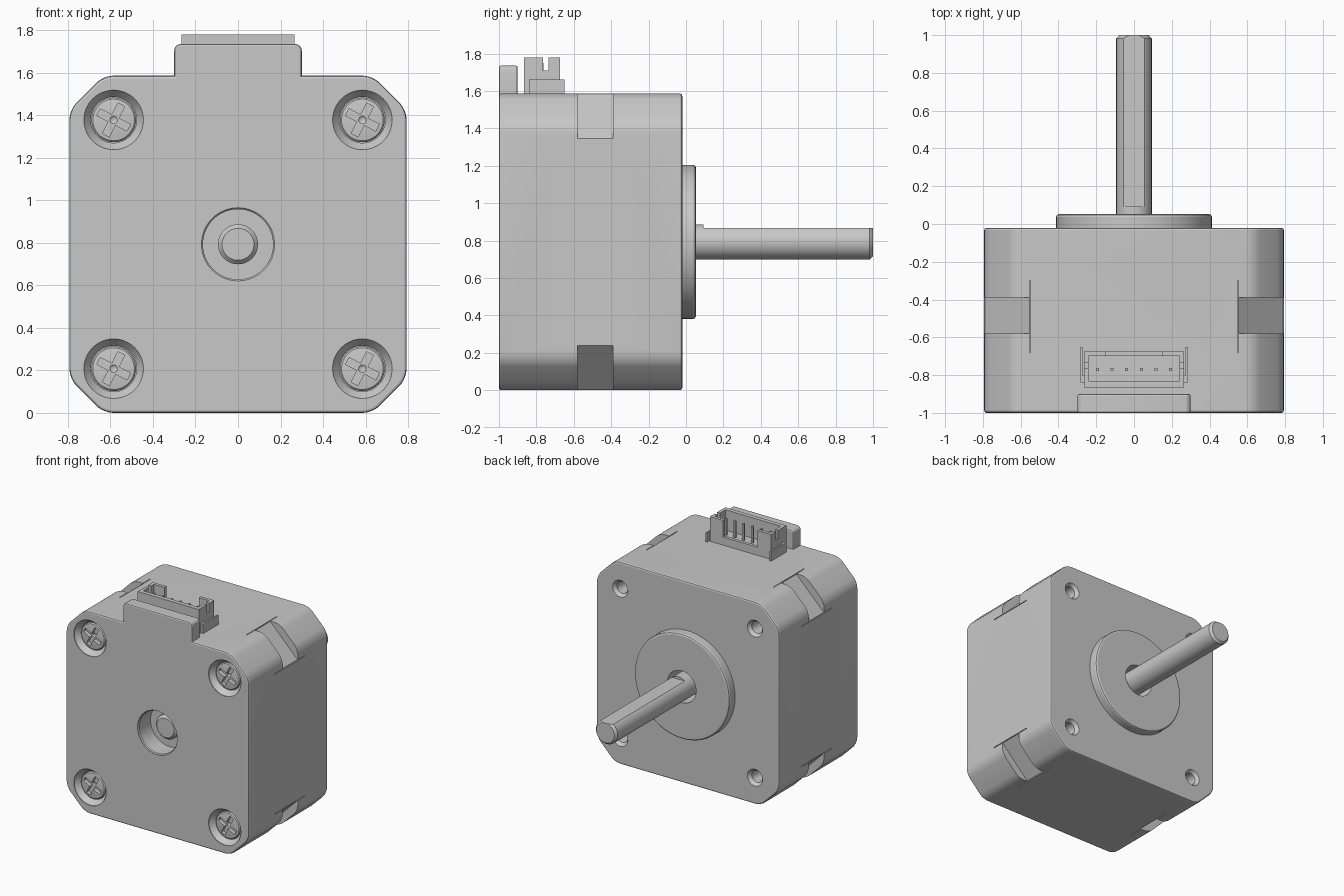
import bpy, bmesh, math
from mathutils import Vector, Matrix

if "Cube" in bpy.data.objects:
    bpy.data.objects.remove(bpy.data.objects["Cube"], do_unlink=True)

CZ = 0.793      # height of the shaft axis
HALF = 0.793    # half width of the body
BOLT = 0.585    # bolt offset from the axis

grey = bpy.data.materials.new("plain_grey")
grey.use_nodes = True
grey.diffuse_color = (0.58, 0.58, 0.58, 1)
grey.node_tree.nodes["Principled BSDF"].inputs["Base Color"].default_value = grey.diffuse_color


def finish(name, bm):
    bmesh.ops.recalc_face_normals(bm, faces=bm.faces)
    mesh = bpy.data.meshes.new(name)
    bm.to_mesh(mesh)
    bm.free()
    mesh.materials.append(grey)
    obj = bpy.data.objects.new(name, mesh)
    bpy.context.collection.objects.link(obj)
    return obj


def activate(obj):
    bpy.ops.object.select_all(action='DESELECT')
    obj.select_set(True)
    bpy.context.view_layer.objects.active = obj


def smooth(obj):
    activate(obj)
    bpy.ops.object.shade_smooth_by_angle(angle=math.radians(20))


def combine(obj, tool, operation='DIFFERENCE'):
    """Boolean the tool into the object and remove the tool."""
    tool.hide_render = True
    mod = obj.modifiers.new("combine", 'BOOLEAN')
    mod.operation, mod.object, mod.solver = operation, tool, 'EXACT'
    activate(obj)
    bpy.ops.object.modifier_apply(modifier=mod.name)
    bpy.data.objects.remove(tool, do_unlink=True)


def prism(name, points, y0, y1, corner=0, rim=0):
    """Extrude an x-z outline along y, rounding its corners and rims."""
    bm = bmesh.new()
    face = bm.faces.new([bm.verts.new((x, y0, z)) for x, z in points])
    new = bmesh.ops.extrude_face_region(bm, geom=[face])["geom"]
    bmesh.ops.translate(bm, vec=(0, y1 - y0, 0),
                        verts=[v for v in new if isinstance(v, bmesh.types.BMVert)])
    along = lambda e: abs(e.verts[0].co.y - e.verts[1].co.y) > 0.001
    if corner:
        bmesh.ops.bevel(bm, geom=[e for e in bm.edges if along(e)], offset=corner,
                        segments=4, profile=0.5, affect='EDGES')
    if rim:
        bmesh.ops.bevel(bm, geom=[e for e in bm.edges if not along(e)], offset=rim,
                        segments=2, profile=0.5, affect='EDGES')
    return finish(name, bm)


def lathe(name, profile, x=0, z=CZ, steps=64):
    """Turn a (radius, y) profile around a y axis through x, z."""
    bm = bmesh.new()
    verts = [bm.verts.new((r, y, 0)) for r, y in profile]
    edges = [bm.edges.new(pair) for pair in zip(verts, verts[1:])]
    bmesh.ops.spin(bm, geom=verts + edges, cent=(0, 0, 0), axis=(0, 1, 0),
                   angle=math.tau, steps=steps)
    bmesh.ops.remove_doubles(bm, verts=bm.verts, dist=0.0002)
    bmesh.ops.translate(bm, vec=(x, 0, z), verts=bm.verts)
    return finish(name, bm)


def boxes(name, ranges):
    """One mesh of boxes, each given as x, y and z ranges."""
    bm = bmesh.new()
    for low_high in ranges:
        lo, hi = (Vector(v) for v in zip(*low_high))
        m = Matrix.Translation((lo + hi) / 2) @ Matrix.Diagonal((*(hi - lo), 1))
        bmesh.ops.create_cube(bm, size=1, matrix=m)
    return finish(name, bm)


# Motor body: chamfered square
c = HALF - 0.16
outline = [(HALF, c), (c, HALF), (-c, HALF), (-HALF, c),
           (-HALF, -c), (-c, -HALF), (c, -HALF), (HALF, -c)]
body = prism("motor_body", [(x, z + CZ) for x, z in outline], -1, -0.02, 0.045, 0.012)

# Raised tab in front of the connector
tab = prism("tab", [(-0.3, 1.4), (0.3, 1.4), (0.3, 1.735), (-0.3, 1.735)],
            -1, -0.9, 0.03, 0.01)
combine(body, tab, 'UNION')

corners = [(sx, sz) for sx in (-1, 1) for sz in (-1, 1)]
for sx, sz in corners:
    # Deeper corner chamfer in the middle band
    tri = [(0.5, HALF + 0.05), (HALF + 0.05, 0.5), (HALF + 0.05, HALF + 0.05)]
    combine(body, prism("notch", [(sx * x, CZ + sz * z) for x, z in tri], -0.58, -0.39))
    # Hairline slits at the ends of the band
    for x, z, w, h in ((0.55, HALF, 0.003, 0.008), (HALF, 0.55, 0.008, 0.003)):
        cx, cz = sx * x, CZ + sz * z
        combine(body, boxes("slit", [((cx - w, cx + w), (-0.68, -0.3), (cz - h, cz + h))]))
    # Screw counterbore at the front, threaded hole at the back
    x, z = sx * BOLT, CZ + sz * BOLT
    combine(body, lathe("counterbore", [(0, -1.05), (0.14, -1.05), (0.14, -0.995),
                                        (0.125, -0.975), (0.108, -0.955),
                                        (0.108, -0.92), (0, -0.92)], x, z, 48))
    combine(body, lathe("bolt_hole", [(0, 0.02), (0.066, 0.02), (0.066, -0.02),
                                      (0.046, -0.045), (0.046, -0.2), (0, -0.2)], x, z, 32))

# Shaft openings at both ends
combine(body, lathe("front_opening", [(0, -1.1), (0.172, -1.1), (0.172, -0.995),
                                      (0.165, -0.988), (0.165, -0.85), (0, -0.85)]))
combine(body, lathe("back_opening", [(0, 0.1), (0.13, 0.1), (0.13, -0.12), (0, -0.12)]))
smooth(body)

# Round pilot boss on the shaft face
boss = lathe("pilot_boss", [(0.125, -0.12), (0.131, -0.12), (0.131, -0.03), (0.412, -0.03),
                            (0.412, 0.038), (0.408, 0.048), (0.398, 0.053),
                            (0.125, 0.053), (0.125, -0.12)], steps=96)
smooth(boss)

# Shaft with a flat along its top
shaft = lathe("shaft", [(0, -0.9), (0.075, -0.9), (0.094, -0.88), (0.094, 0.982),
                        (0.078, 1), (0, 1)])
combine(shaft, boxes("flat", [((-0.2, 0.2), (0.093, 1.1), (CZ + 0.075, CZ + 0.2))]))
smooth(shaft)

# Cross-head screws sharing one mesh
screw = lathe("screw", [(0, -0.972), (0.06, -0.97), (0.098, -0.964), (0.105, -0.957),
                        (0.105, -0.9), (0, -0.9)], 0, 0, 48)
for turn in (27, 117):
    bar = boxes("slot", [((-0.08, 0.08), (-1, -0.94), (-0.018, 0.018))])
    bar.data.transform(Matrix.Rotation(math.radians(turn), 4, 'Y'))
    combine(screw, bar)
combine(screw, lathe("dimple", [(0, -1), (0.024, -1), (0.024, -0.945), (0, -0.925)], 0, 0, 24))
smooth(screw)
for i, (sx, sz) in enumerate(corners):
    part = screw if i == 0 else screw.copy()
    if i:
        bpy.context.collection.objects.link(part)
    part.name = f"screw_{i + 1}"
    part.location = (sx * BOLT, 0, CZ + sz * BOLT)

# Connector housing: floor, front wall and low rear wall
BASE, TOP = 1.57, 1.78
housing = [((-0.265, 0.265), (-0.865, -0.675), (BASE, 1.62)),
           ((-0.265, 0.265), (-0.865, -0.832), (BASE, TOP)),
           ((-0.265, 0.265), (-0.7, -0.675), (BASE, 1.65))]
for s in (-1, 1):
    span = lambda a, b: tuple(sorted((s * a, s * b)))
    housing += [
        (span(0.24, 0.265), (-0.865, -0.765), (BASE, TOP)),    # side wall
        (span(0.24, 0.265), (-0.765, -0.735), (BASE, 1.71)),   # side notch
        (span(0.24, 0.265), (-0.735, -0.675), (BASE, TOP)),
        (span(0.15, 0.265), (-0.7, -0.675), (BASE, TOP)),      # rear pillar
        (span(0.272, 0.284), (-0.84, -0.65), (BASE, 1.66)),    # outer ear
        (span(0.26, 0.284), (-0.84, -0.8), (BASE, 1.66)),
    ]
boxes("connector_housing", housing)

# Row of six square pins
pins = []
for i in range(6):
    x = (i - 2.5) * 0.077
    pins.append(((x - 0.008, x + 0.008), (-0.778, -0.762), (1.6, 1.75)))
boxes("connector_pins", pins)
